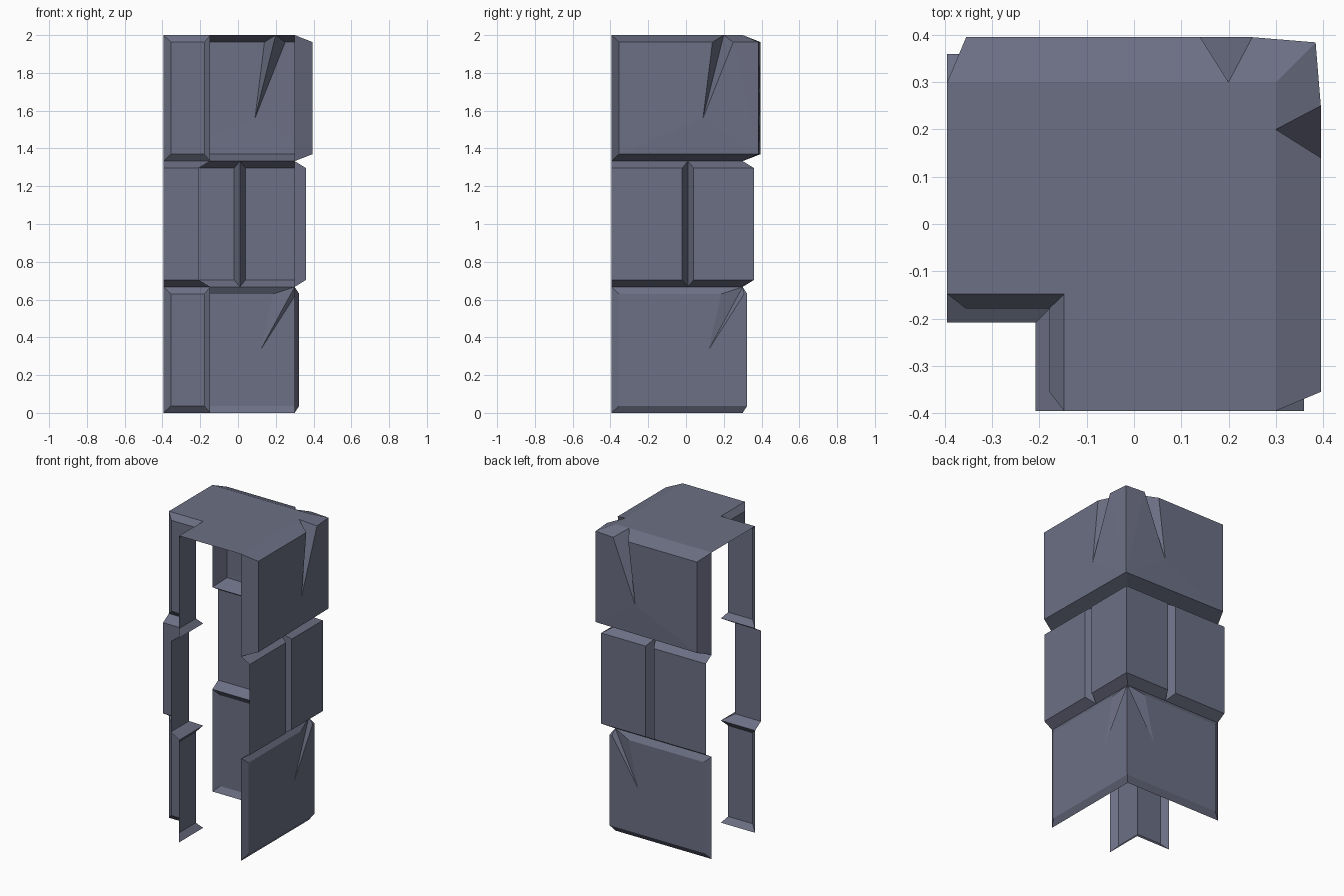
import bpy, bmesh
from mathutils import Vector

if "Cube" in bpy.data.objects:
    bpy.data.objects.remove(bpy.data.objects["Cube"])

END = -0.395            # open ends of both arms of the corner
OUT, INN = 0.30, -0.148  # groove planes of the outer and inner walls
H = 0.037               # bevel height
ROWS = [0.0, 0.667, 1.333, 2.0]

stone = bpy.data.materials.new("slate_stone")
stone.diffuse_color = (0.15, 0.16, 0.23, 1)
stone.use_nodes = True
stone.node_tree.nodes["Principled BSDF"].inputs["Base Color"].default_value = stone.diffuse_color


def add_face(bm, pts, facing):
    """Add one face, wound so that its normal looks towards 'facing'."""
    pts = [Vector(p) for p in pts]
    f = bm.faces.new([bm.verts.new(p) for p in pts])
    f.normal_update()
    if f.normal.dot(Vector(facing)) < 0:
        f.normal_flip()


def both_arms(bm, faces, side):
    """Faces are given on the y wall; repeat them on the x wall across the diagonal."""
    for pts in faces:
        add_face(bm, pts, (0, side, 0))
        add_face(bm, [(y, x, z) for x, y, z in pts], (side, 0, 0))


def block(base, d, b0, b1, a0, a1, z0, z1):
    """Bevelled block front; the rim on a side is skipped where it has no width."""
    B = [(b0, base, z0), (b1, base, z0), (b1, base, z1), (b0, base, z1)]
    F = [(a0, d, z0 + H), (a1, d, z0 + H), (a1, d, z1 - H), (a0, d, z1 - H)]
    faces = [F, [B[0], B[1], F[1], F[0]], [B[2], B[3], F[3], F[2]]]
    return faces, [B[3], B[0], F[0], F[3]], [B[1], B[2], F[2], F[1]]


def cracked_block(d, corner, z0, z1, ua, ub, zb, uc, ud):
    """Outer block with a wedge crack from its top edge; it mitres at the corner."""
    lo, hi = z0 + H, z1 - H
    b00, b01 = (END, OUT, z0), (END, OUT, z1)
    b10, b11 = (OUT, OUT, z0), (OUT, OUT, z1)
    P0, P1 = (END + 0.04, d, lo), (END + 0.04, d, hi)
    E, F = (corner, corner, hi), (corner, corner, lo)
    A, B, C, D = (ua, OUT, z1), (ub, d, zb), (uc, d, hi), (ud, d, hi)
    faces = [[P0, P1, C, B], [P0, B, F], [B, D, F], [D, E, F],
             [b00, P0, P1, b01], [b00, b10, F, P0],
             [b01, P1, C, A], [A, C, B], [A, B, D]]
    faces.append([A, D, E, b11] if ua < OUT else [A, D, E])
    return faces


def finish(bm, name):
    bmesh.ops.remove_doubles(bm, verts=bm.verts, dist=0.0005)
    me = bpy.data.meshes.new(name)
    bm.to_mesh(me)
    bm.free()
    me.materials.append(stone)
    bpy.context.collection.objects.link(bpy.data.objects.new(name, me))


# outer wall: cracked top and bottom courses
bm = bmesh.new()
both_arms(bm, cracked_block(0.395, 0.384, ROWS[2], ROWS[3], 0.20, 0.09, 1.56, 0.14, 0.25), 1)
both_arms(bm, cracked_block(0.324, 0.324, ROWS[0], ROWS[1], 0.30, 0.12, 0.335, 0.187, 0.308), 1)
# outer wall: middle course of two blocks with a vertical joint
faces, _, joint = block(OUT, 0.36, END, 0.01, END, -0.02, ROWS[1], ROWS[2])
both_arms(bm, faces + [joint], 1)
faces, joint, _ = block(OUT, 0.36, 0.01, OUT, 0.04, 0.36, ROWS[1], ROWS[2])
both_arms(bm, faces + [joint], 1)
finish(bm, "outer_blocks")

# inner corner: three courses, the middle one running straight to the open end
bm = bmesh.new()
for i in range(3):
    mid = i == 1
    d = -0.208 if mid else -0.179
    faces, end_rim, _ = block(INN, d, END, INN, END if mid else END + 0.04, d, ROWS[i], ROWS[i + 1])
    both_arms(bm, faces + ([] if mid else [end_rim]), -1)
finish(bm, "inner_blocks")

# flat L-shaped top
bm = bmesh.new()
add_face(bm, [(x, y, 2.0) for x, y in [(END, OUT), (OUT, OUT), (OUT, END),
                                       (INN, END), (INN, INN), (END, INN)]], (0, 0, 1))
finish(bm, "top_cap")
